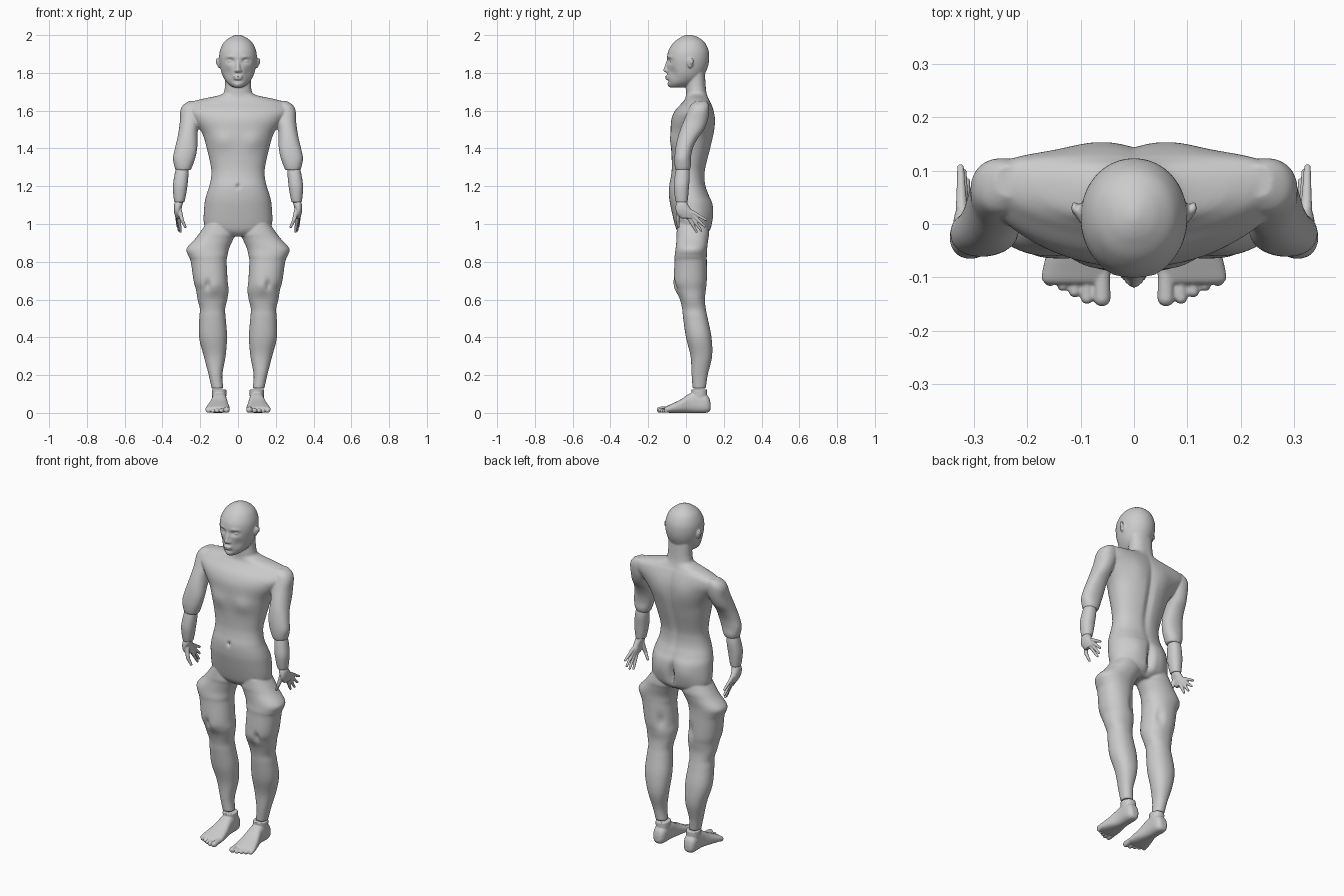
import bpy, bmesh, math
from mathutils import Vector, Matrix


def spline(rows, steps=8):
    # Smooth interpolation through the section rows
    out = []
    for i in range(len(rows) - 1):
        a, b = rows[max(i - 1, 0)], rows[i]
        c, d = rows[i + 1], rows[min(i + 2, len(rows) - 1)]
        for k in range(steps):
            t = k / steps
            out.append([0.5 * (2 * q + (r - p) * t + (2 * p - 5 * q + 4 * r - s) * t * t
                               + (3 * q - p - 3 * r + s) * t ** 3) for p, q, r, s in zip(a, b, c, d)])
    out.append(list(rows[-1]))
    return out


def loft(bm, rows, axis='z', side=1, power=2.2, n=80):
    # Rows are (position, x0, x1, b0, b1); b is y for a z loft and z for a y loft
    rings = []
    for t, x0, x1, b0, b1 in spline(rows):
        ring = []
        for k in range(n):
            ang = 2 * math.pi * k / n
            c, s = math.cos(ang), math.sin(ang)
            x = (x0 + x1) / 2 + (x1 - x0) / 2 * math.copysign(abs(c) ** (2 / power), c)
            b = (b0 + b1) / 2 + (b1 - b0) / 2 * math.copysign(abs(s) ** (2 / power), s)
            ring.append(bm.verts.new((x * side, b, t) if axis == 'z' else (x * side, t, b)))
        rings.append(ring)
    faces = [bm.faces.new(rings[0]), bm.faces.new(rings[-1])]
    for p, q in zip(rings, rings[1:]):
        faces += [bm.faces.new((p[k], p[(k + 1) % n], q[(k + 1) % n], q[k])) for k in range(n)]
    bmesh.ops.recalc_face_normals(bm, faces=faces)
    return [v for r in rings for v in r]


def capsule(bm, p, q, r0, r1):
    p, q = Vector(p), Vector(q)
    d = q - p
    verts = bmesh.ops.create_uvsphere(bm, u_segments=16, v_segments=11, radius=1)['verts']
    m = Matrix.Translation(p) @ d.to_track_quat('Z', 'Y').to_matrix().to_4x4()
    for v in verts:
        v.co = m @ (v.co * r1 + Vector((0, 0, d.length)) if v.co.z > 0 else v.co * r0)


def ball(bm, c, r):
    m = Matrix.Translation(c) @ Matrix.Diagonal((*r, 1))
    bmesh.ops.create_uvsphere(bm, u_segments=20, v_segments=12, radius=1, matrix=m)


def push(verts, c, r, d):
    # Soft sculpting stroke, applied to both sides
    for s in ((1, -1) if c[0] else (1,)):
        for v in verts:
            e = sum(((v.co[i] - c[i] * (s if i == 0 else 1)) / r[i]) ** 2 for i in range(3))
            if e < 9:
                v.co += Vector((d[0] * s, d[1], d[2])) * math.exp(-e)


def finish(bm, name, voxel, smooth, mirror=False):
    me = bpy.data.meshes.new(name)
    bm.to_mesh(me)
    bm.free()
    ob = bpy.data.objects.new(name, me)
    bpy.context.collection.objects.link(ob)
    rm = ob.modifiers.new('Fuse', 'REMESH')
    rm.mode, rm.voxel_size, rm.use_smooth_shade = 'VOXEL', voxel, True
    sm = ob.modifiers.new('Soften', 'SMOOTH')
    sm.factor, sm.iterations = 0.5, smooth
    if mirror:
        ob.modifiers.new('Mirror', 'MIRROR').use_mirror_merge = False
    return ob


def sym(rows):
    return [(z, -w, w, a, b) for z, w, a, b in rows]


# Torso and neck
body = bmesh.new()
torso = loft(body, sym([
    (.935, .09, -.02, .09), (.96, .15, -.045, .122), (1.0, .18, -.06, .135), (1.1, .178, -.083, .138),
    (1.15, .168, -.09, .122), (1.2, .152, -.09, .105), (1.25, .142, -.08, .1), (1.3, .143, -.075, .105),
    (1.4, .165, -.077, .13), (1.48, .19, -.08, .145), (1.55, .24, -.078, .148), (1.6, .28, -.058, .142),
    (1.64, .262, -.022, .13), (1.662, .19, -.005, .12), (1.685, .09, 0, .112), (1.72, .07, 0, .106),
    (1.8, .068, .005, .1)]))
for v in torso:
    if v.co.z > 1.45:
        v.co.y += 2.2 * min(v.co.z - 1.45, .18) * v.co.x ** 2
push(torso, (.085, -.08, 1.44), (.06, .08, .05), (0, -.012, 0))       # chest
push(torso, (.085, .13, 1.06), (.06, .08, .07), (0, .012, 0))         # buttocks
push(torso, (0, .14, 1.03), (.016, .08, .07), (0, -.03, 0))           # cleft
push(torso, (0, .13, 1.4), (.02, .1, .2), (0, -.013, 0))              # spine
push(torso, (.08, .14, 1.54), (.06, .08, .08), (0, .008, 0))          # shoulder blades
push(torso, (0, -.09, 1.2), (.009, .05, .012), (0, .014, 0))          # navel

# Legs and upper arms
leg = [(1.0, .03, .17, -.045, .115), (.95, .012, .205, -.05, .122), (.92, .025, .228, -.05, .118),
       (.87, .047, .272, -.055, .112), (.83, .056, .262, -.06, .11), (.8, .06, .25, -.06, .11),
       (.7, .055, .235, -.065, .11), (.65, .05, .222, -.052, .105), (.6, .057, .214, -.032, .1),
       (.55, .068, .202, -.02, .105), (.5, .065, .205, -.015, .115), (.4, .058, .206, 0, .135),
       (.3, .066, .181, .024, .138), (.2, .083, .155, .03, .115), (.13, .077, .14, .035, .105)]
arm = [(1.65, .21, .26, .05, .11), (1.63, .2, .29, .025, .12), (1.6, .19, .305, .01, .123),
       (1.55, .2, .307, -.01, .115), (1.5, .212, .313, -.03, .095), (1.45, .215, .322, -.046, .06),
       (1.4, .216, .334, -.056, .036), (1.35, .226, .344, -.061, .026), (1.31, .24, .338, -.06, .026),
       (1.285, .25, .33, -.055, .02)]
for s in (1, -1):
    limb = loft(body, leg, side=s)
    loft(body, arm, side=s)
    push(limb, (.125, -.05, .66), (.03, .06, .03), (0, -.006, 0))
    push(limb, (.16, -.05, .68), (.014, .05, .025), (0, .014, 0))
    push(limb, (.1, .1, .72), (.02, .05, .04), (0, -.012, 0))

# Head
head = loft(body, sym([
    (1.722, .018, -.08, -.02), (1.728, .034, -.088, .01), (1.745, .056, -.094, .05),
    (1.77, .074, -.098, .085), (1.8, .087, -.1, .103), (1.84, .096, -.1, .118), (1.88, .1, -.1, .123),
    (1.92, .095, -.092, .119), (1.96, .076, -.066, .1), (1.985, .047, -.034, .07),
    (1.997, .022, -.01, .042), (2.002, .005, .01, .02)]), power=2.05, n=128)
push(head, (.04, -.09, 1.863), (.02, .06, .012), (0, .017, 0))
push(head, (.042, -.09, 1.885), (.025, .05, .008), (0, -.005, 0))
push(head, (.055, -.07, 1.8), (.025, .05, .03), (-.004, .008, 0))
push(head, (0, -.1, 1.757), (.025, .05, .006), (0, .007, 0))
push(head, (0, -.1, 1.737), (.02, .05, .014), (0, -.006, 0))

# Nose, lips, eyes and ears
capsule(body, (0, -.094, 1.865), (0, -.108, 1.815), .008, .0125)
ball(body, (0, -.099, 1.781), (.026, .012, .006))
ball(body, (0, -.098, 1.769), (.022, .012, .006))
for s in (1, -1):
    ball(body, (.012 * s, -.1, 1.811), (.009, .012, .008))
    ball(body, (.041 * s, -.073, 1.862), (.017, .014, .008))
    ball(body, (.102 * s, .022, 1.853), (.009, .016, .027))
    ball(body, (.112 * s, .03, 1.862), (.006, .012, .018))
finish(body, 'body', .005, 4)

# Forearms
bm = bmesh.new()
loft(bm, [(1.315, .265, .325, -.045, .01), (1.29, .262, .33, -.052, .017), (1.25, .263, .338, -.06, .02),
          (1.2, .268, .345, -.065, .016), (1.15, .276, .342, -.06, .012), (1.115, .284, .337, -.053, .008)])
finish(bm, 'forearm', .004, 3, True)

# Hands
bm = bmesh.new()
loft(bm, [(1.125, .292, .33, -.045, .003), (1.105, .293, .338, -.053, .01), (1.08, .3, .34, -.055, .025),
          (1.055, .302, .337, -.048, .042), (1.03, .305, .33, -.025, .045)])
for p, q in [((.323, .03, 1.065), (.325, .106, 1.022)), ((.32, .032, 1.052), (.32, .098, .988)),
             ((.317, .028, 1.04), (.313, .08, .966)), ((.314, .012, 1.035), (.304, .056, .96))]:
    capsule(bm, p, q, .011, .0065)
capsule(bm, (.31, -.035, 1.07), (.296, -.045, 1.02), .014, .01)
capsule(bm, (.296, -.045, 1.02), (.279, -.04, .985), .01, .007)
finish(bm, 'hand', .003, 2, True)

# Feet
bm = bmesh.new()
loft(bm, [(.13, .085, .115, .02, .05), (.122, .072, .128, .006, .08), (.1, .062, .137, 0, .1),
          (.05, .06, .138, 0, .112), (.015, .057, .142, 0, .1), (-.03, .05, .156, 0, .07),
          (-.08, .044, .17, 0, .046), (-.105, .046, .172, .003, .034), (-.113, .055, .16, .008, .026)],
     axis='y', power=2.6)
loft(bm, [(.04, .068, .132, .03, .11), (.09, .062, .137, .03, .112), (.125, .062, .138, .027, .112)])
for x, tip, r in [(.06, -.138, .0165), (.088, -.138, .012), (.111, -.126, .0115),
                  (.133, -.115, .011), (.157, -.104, .0125)]:
    capsule(bm, (x, -.08, r + .006), (x, tip, r), r * .9, r)
finish(bm, 'foot', .0035, 2, True)
